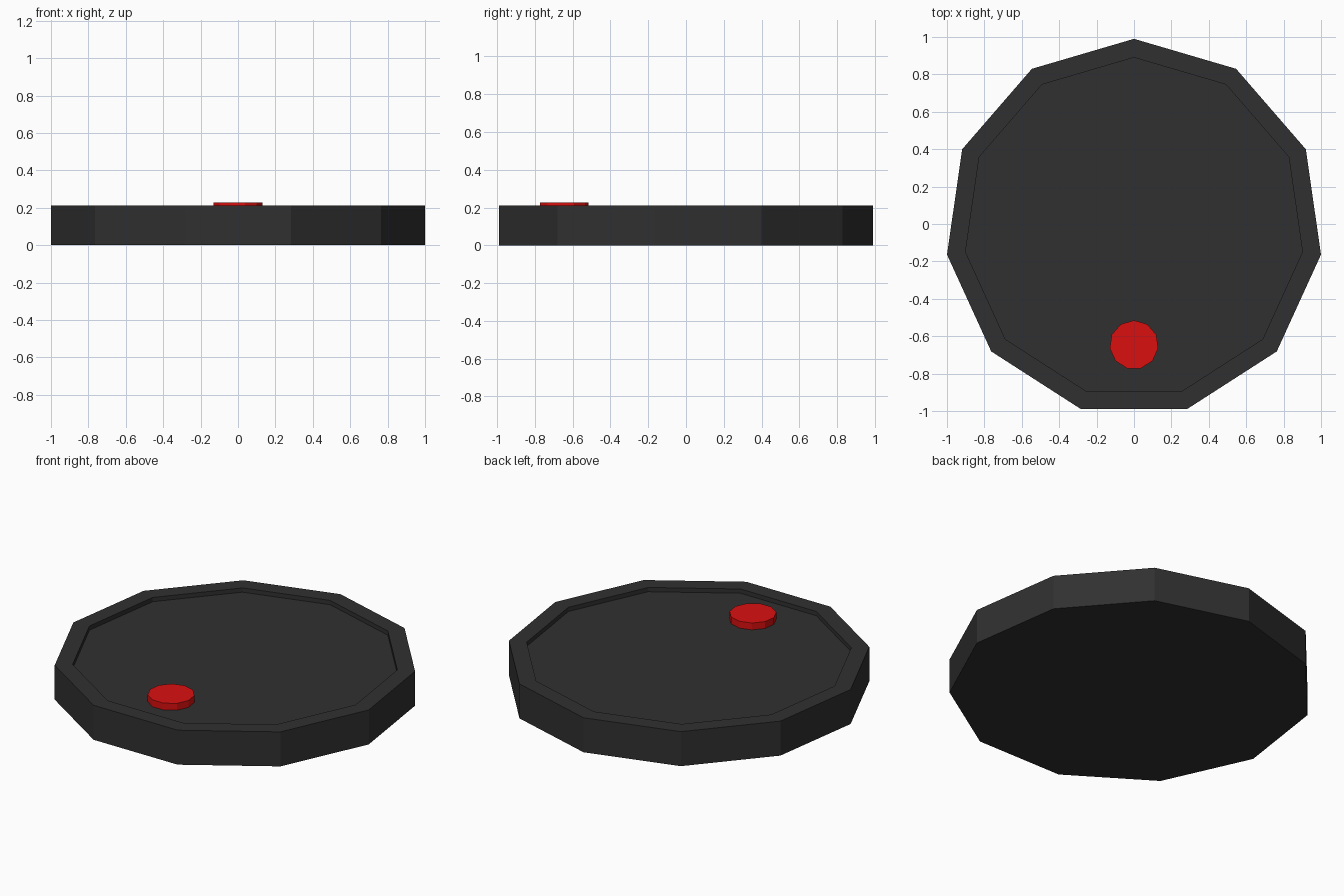
import bpy, bmesh, math

if "Cube" in bpy.data.objects:
    bpy.data.objects.remove(bpy.data.objects["Cube"])

SIDES = 11
CY = -0.02  # centre of the eleven-sided footprint, its point faces +y


def material(name, rgb):
    m = bpy.data.materials.new(name)
    m.diffuse_color = (*rgb, 1)
    m.use_nodes = True
    m.node_tree.nodes["Principled BSDF"].inputs["Base Color"].default_value = m.diffuse_color
    return m


def lathe(name, profile, centre_y, mat):
    """Revolve (radius, z) steps into a capped, faceted solid."""
    bm = bmesh.new()
    rings = []
    for r, z in profile:
        ring = []
        for k in range(SIDES):
            a = math.pi / 2 + k * math.tau / SIDES
            ring.append(bm.verts.new((r * math.cos(a), centre_y + r * math.sin(a), z)))
        rings.append(ring)
    for lower, upper in zip(rings, rings[1:]):
        for k in range(SIDES):
            n = (k + 1) % SIDES
            bm.faces.new((lower[k], lower[n], upper[n], upper[k]))
    bm.faces.new(rings[0][::-1])
    bm.faces.new(rings[-1])
    bmesh.ops.recalc_face_normals(bm, faces=bm.faces)
    mesh = bpy.data.meshes.new(name)
    bm.to_mesh(mesh)
    bm.free()
    mesh.materials.append(mat)
    obj = bpy.data.objects.new(name, mesh)
    bpy.context.collection.objects.link(obj)
    return obj


dark = material("dark grey", (0.03, 0.03, 0.03))
red = material("red", (0.7, 0.005, 0.005))

# Disc body with raised rim and shallow recessed top
lathe("disc_body", [(1.01, 0), (1.01, 0.211), (0.91, 0.211), (0.91, 0.185)], CY, dark)

# Red indicator button standing on the recessed floor
lathe("indicator_button", [(0.131, 0.185), (0.131, 0.227)], -0.646, red)
